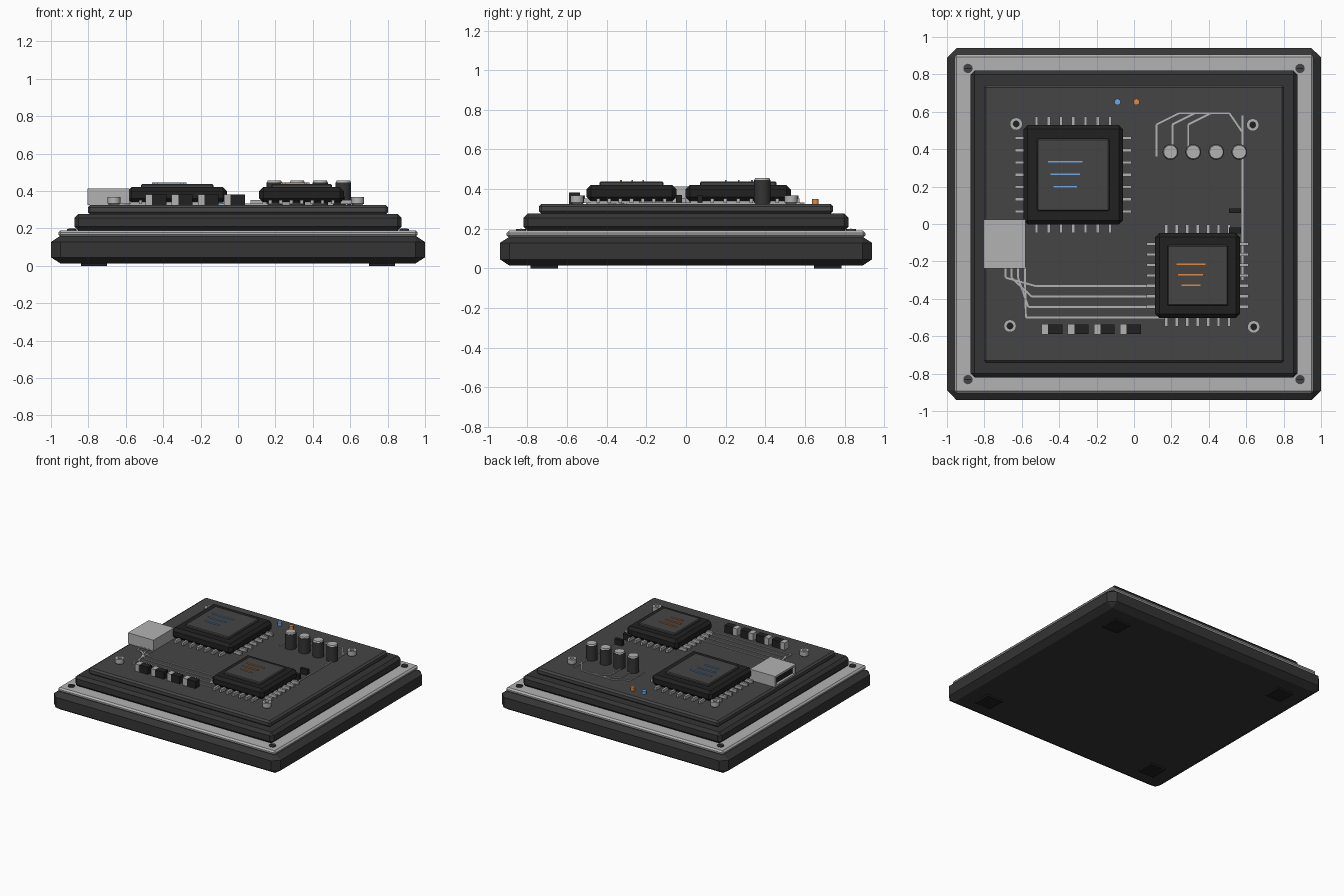
import bpy, bmesh, math
from mathutils import Vector

if "Cube" in bpy.data.objects:
    bpy.data.objects.remove(bpy.data.objects["Cube"])


def material(name, r, g, b):
    m = bpy.data.materials.new(name)
    m.diffuse_color = (r, g, b, 1)
    m.use_nodes = True
    m.node_tree.nodes["Principled BSDF"].inputs["Base Color"].default_value = m.diffuse_color
    return m


DARK = material("dark_case", 0.035, 0.035, 0.035)
BOARD = material("board_grey", 0.06, 0.06, 0.06)
BLACK = material("black", 0.015, 0.015, 0.015)
METAL = material("light_metal", 0.45, 0.45, 0.45)
BLUE = material("blue", 0.15, 0.4, 0.85)
ORANGE = material("orange", 0.75, 0.25, 0.06)


def finish(name, bm, mat):
    bmesh.ops.recalc_face_normals(bm, faces=bm.faces)
    me = bpy.data.meshes.new(name)
    bm.to_mesh(me)
    bm.free()
    me.materials.append(mat)
    ob = bpy.data.objects.new(name, me)
    bpy.context.collection.objects.link(ob)
    return ob


def box(name, x, y, z, mat, bevel=0, zk=1):
    """Box from (min, max) ranges; zk squashes the chamfer vertically."""
    bm = bmesh.new()
    bmesh.ops.create_cube(bm, size=1)
    for v in bm.verts:
        v.co = ((x[1] - x[0]) * v.co.x, (y[1] - y[0]) * v.co.y, (z[1] - z[0]) * v.co.z / zk)
    if bevel:
        bmesh.ops.bevel(bm, geom=bm.edges[:], offset=bevel, segments=1, affect='EDGES', profile=0.5)
    for v in bm.verts:
        v.co = (v.co.x + sum(x) / 2, v.co.y + sum(y) / 2, v.co.z * zk + sum(z) / 2)
    return finish(name, bm, mat)


def slab(name, hx, hy, z, mat, bevel, zk=1):
    return box(name, (-hx, hx), (-hy, hy), z, mat, bevel, zk)


def lathe(name, x, y, profile, mat, sides=20):
    """Closed (r, z) profile turned around a vertical axis."""
    bm = bmesh.new()
    vs = [bm.verts.new((x + r, y, z)) for r, z in profile]
    es = [bm.edges.new(p) for p in zip(vs, vs[1:])]
    bmesh.ops.spin(bm, geom=vs + es, cent=(x, y, 0), axis=(0, 0, 1), angle=2 * math.pi,
                   steps=sides, use_merge=True)
    bmesh.ops.remove_doubles(bm, verts=bm.verts[:], dist=1e-5)
    ob = finish(name, bm, mat)
    bpy.context.view_layer.objects.active = ob
    ob.select_set(True)
    bpy.ops.object.shade_smooth_by_angle(angle=math.radians(30))
    ob.select_set(False)
    return ob


def disc(name, x, y, r, z0, z1, mat, sides=20):
    return lathe(name, x, y, [(0, z0), (r, z0), (r, z1), (0, z1)], mat, sides)


def trace(name, pts, w=0.005):
    """Thin copper strip following a path on the board."""
    bm = bmesh.new()
    for a, b in zip(pts, pts[1:]):
        a, b = Vector((*a, TOP)), Vector((*b, TOP))
        side = (b - a).normalized().cross(Vector((0, 0, 1))) * w
        quad = bm.faces.new([bm.verts.new(p) for p in (a - side, a + side, b + side, b - side)])
        ext = bmesh.ops.extrude_face_region(bm, geom=[quad])["geom"]
        for v in ext:
            if isinstance(v, bmesh.types.BMVert):
                v.co.z += 0.007
    return finish(name, bm, METAL)


def chip(name, cx, cy, h, lid, step, lines, accent):
    """Square package with lid, seven pins per side and three accent lines."""
    box(name + "_body", (cx - h, cx + h), (cy - h, cy + h), (0.338, 0.42), BLACK, 0.022)
    box(name + "_lid", (cx - lid, cx + lid), (cy - lid, cy + lid), (0.415, 0.438), BOARD, 0.006)
    for i in range(-3, 4):
        for s in (-1, 1):
            for axis in (0, 1):
                along = (i * step - 0.009, i * step + 0.009)
                out = sorted((s * (h - 0.02), s * (h + 0.045)))
                u, v = (along, out) if axis else (out, along)
                box(name + "_pin", [cx + k for k in u], [cy + k for k in v],
                    (0.33, 0.353), METAL)
    for x0, x1, y in lines:
        box(name + "_accent", (x0, x1), (y - 0.004, y + 0.004), (0.436, 0.445), accent)


TOP = 0.325

# stacked housing
slab("base", 1.0, 0.94, (0.013, 0.16), DARK, 0.05, 0.65)
slab("trim_plate", 0.96, 0.905, (0.155, 0.19), METAL, 0.012)
slab("upper_deck", 0.875, 0.82, (0.188, 0.277), DARK, 0.022)
slab("circuit_board", 0.803, 0.743, (0.275, TOP), BOARD, 0.013)

# feet and corner screws
for sx in (-1, 1):
    for sy in (-1, 1):
        box("foot", (sx * 0.77 - 0.07, sx * 0.77 + 0.07), (sy * 0.715 - 0.07, sy * 0.715 + 0.07),
            (0, 0.02), BLACK)
        x, y = sx * 0.888, sy * 0.832
        disc("screw", x, y, 0.025, 0.185, 0.198, BOARD, 16)
        box("screw_slot", (x - 0.018, x + 0.018), (y - 0.003, y + 0.003), (0.195, 0.2), BLACK)

# chips
chip("large_chip", -0.325, 0.263, 0.266, 0.193, 0.0655,
     [(-0.46, -0.275, 0.333), (-0.447, -0.29, 0.267), (-0.43, -0.305, 0.2)], BLUE)
chip("small_chip", 0.34, -0.275, 0.227, 0.162, 0.056,
     [(0.228, 0.383, -0.215), (0.235, 0.37, -0.272), (0.255, 0.355, -0.328)], ORANGE)

# capacitors
for x in (0.195, 0.317, 0.44, 0.563):
    disc("capacitor_sleeve", x, 0.385, 0.042, TOP, 0.445, DARK, 20)
    lathe("capacitor_cap", x, 0.385, [(0, 0.44), (0.042, 0.44), (0.036, 0.455), (0, 0.455)], METAL)

# connector shell, open toward -x
X, Y, Z, t = (-0.805, -0.58), (-0.237, 0.025), (TOP, 0.412), 0.015
box("connector_floor", X, Y, (Z[0], Z[0] + t), METAL)
box("connector_roof", X, Y, (Z[1] - t, Z[1]), METAL)
box("connector_side", X, (Y[0], Y[0] + t), Z, METAL)
box("connector_side", X, (Y[1] - t, Y[1]), Z, METAL)
box("connector_back", (X[1] - t, X[1]), Y, Z, METAL)
box("connector_core", (-0.785, -0.59), (Y[0] + t, Y[1] - t), (Z[0] + t, Z[1] - t), BLACK)

# hollow standoffs
for x, y in ((-0.63, 0.535), (0.635, 0.53), (-0.663, -0.545), (0.64, -0.55)):
    lathe("standoff", x, y, [(0.016, 0.33), (0.016, 0.368), (0.034, 0.368), (0.034, 0.333),
                             (0.025, TOP), (0.016, TOP), (0.016, 0.33)], METAL, 16)
    disc("standoff_hole", x, y, 0.0155, TOP, 0.345, BLACK, 16)

# indicator lights
disc("blue_indicator", -0.088, 0.653, 0.017, TOP, 0.35, BLUE, 16)
disc("orange_indicator", 0.013, 0.653, 0.017, TOP, 0.35, ORANGE, 16)

# surface mount parts
for i in range(4):
    x = -0.495 + i * 0.14
    box("resistor_terminal", (x, x + 0.036), (-0.59, -0.535), (TOP, 0.382), METAL)
    box("resistor_body", (x + 0.036, x + 0.112), (-0.588, -0.537), (TOP, 0.382), BLACK)
for y0, y1 in ((0.058, 0.083), (-0.05, -0.02)):
    box("small_resistor", (0.507, 0.572), (y0, y1), (TOP, 0.37), BLACK)

# board traces
for x, bend, y, end in ((-0.687, -0.525, -0.332, 0.08), (-0.655, -0.547, -0.388, 0.08),
                        (-0.62, -0.565, -0.444, 0.08), (-0.583, -0.578, -0.5, 0.16)):
    trace("connector_trace", [(x, -0.23), (x, -0.287), (bend, y), (end, y)])
for x, y in ((0.12, 0.36), (0.205, 0.4), (0.29, 0.4)):
    trace("power_trace", [(x, y), (x, 0.532), (x + 0.12, 0.592), (0.51, 0.592), (0.58, 0.49)])
trace("power_rail", [(0.58, 0.58), (0.58, -0.3)])
